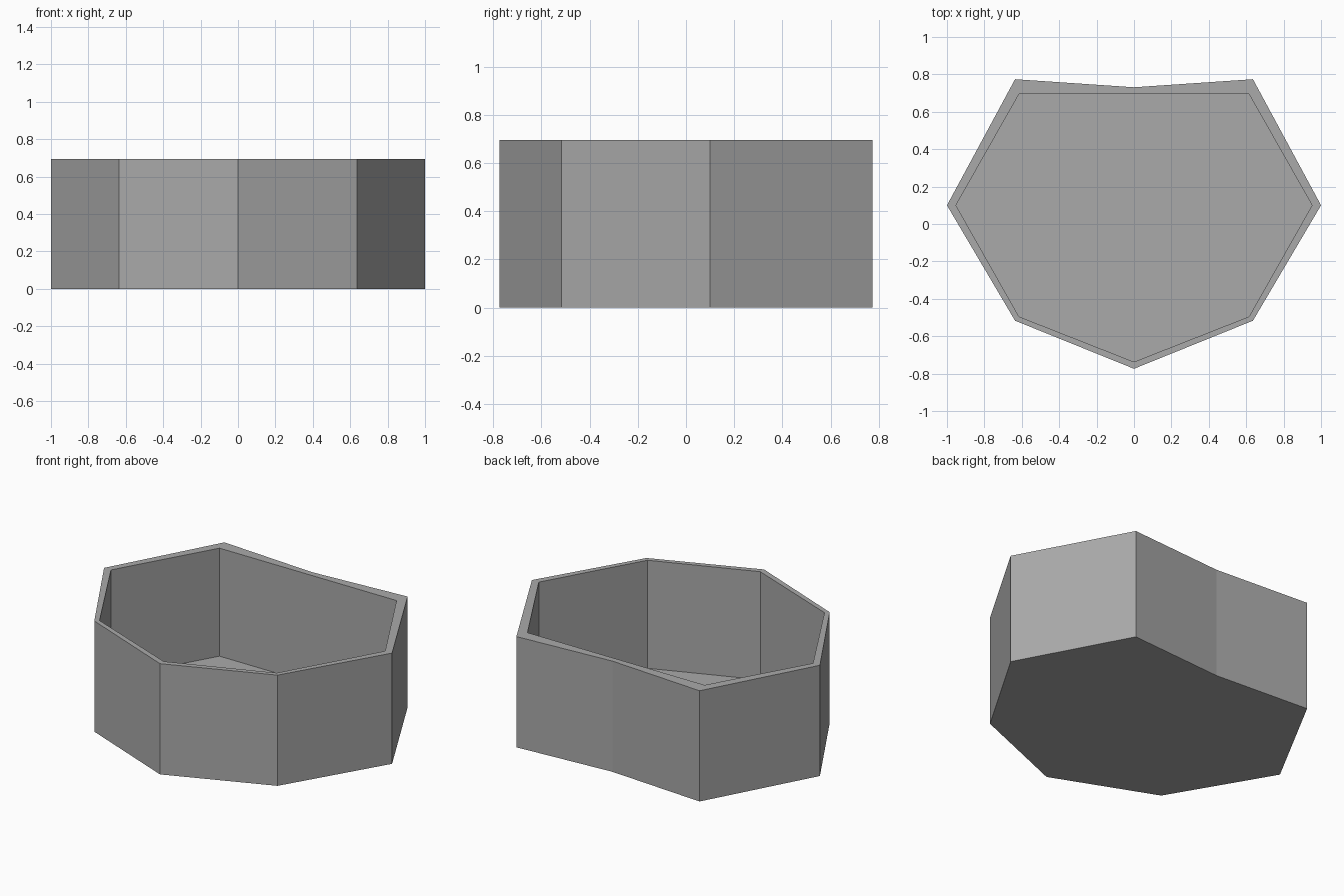
import bpy
import bmesh

cube = bpy.data.objects.get("Cube")
if cube:
    bpy.data.objects.remove(cube)

HEIGHT = 0.695
FLOOR = 0.017

# Half outlines from the front point round to the middle of the back
OUTER = [(0, -0.774), (0.636, -0.517), (1, 0.1), (0.636, 0.774), (0, 0.731)]
INNER = [(0, -0.737), (0.615, -0.495), (0.952, 0.1), (0.615, 0.694), (0, 0.694)]


def mirrored(half):
    """Close a half outline by mirroring it across x."""
    return half + [(-x, y) for x, y in reversed(half[1:-1])]


def make_material(name, colour):
    mat = bpy.data.materials.new(name)
    mat.use_nodes = True
    mat.diffuse_color = colour
    mat.node_tree.nodes["Principled BSDF"].inputs["Base Color"].default_value = colour
    return mat


# Open tray: outer wall, rim, inner wall and a thin floor
bm = bmesh.new()
levels = [(OUTER, 0), (OUTER, HEIGHT), (INNER, HEIGHT), (INNER, FLOOR)]
rings = [[bm.verts.new((x, y, z)) for x, y in mirrored(half)] for half, z in levels]
for low, high in zip(rings, rings[1:]):
    for i in range(len(low)):
        j = (i + 1) % len(low)
        bm.faces.new((low[i], low[j], high[j], high[i]))
bm.faces.new(reversed(rings[0]))
bm.faces.new(rings[-1])
bmesh.ops.recalc_face_normals(bm, faces=bm.faces)

mesh = bpy.data.meshes.new("open_tray")
bm.to_mesh(mesh)
bm.free()
mesh.materials.append(make_material("mid_grey", (0.4, 0.4, 0.4, 1)))
tray = bpy.data.objects.new("open_tray", mesh)
bpy.context.collection.objects.link(tray)
